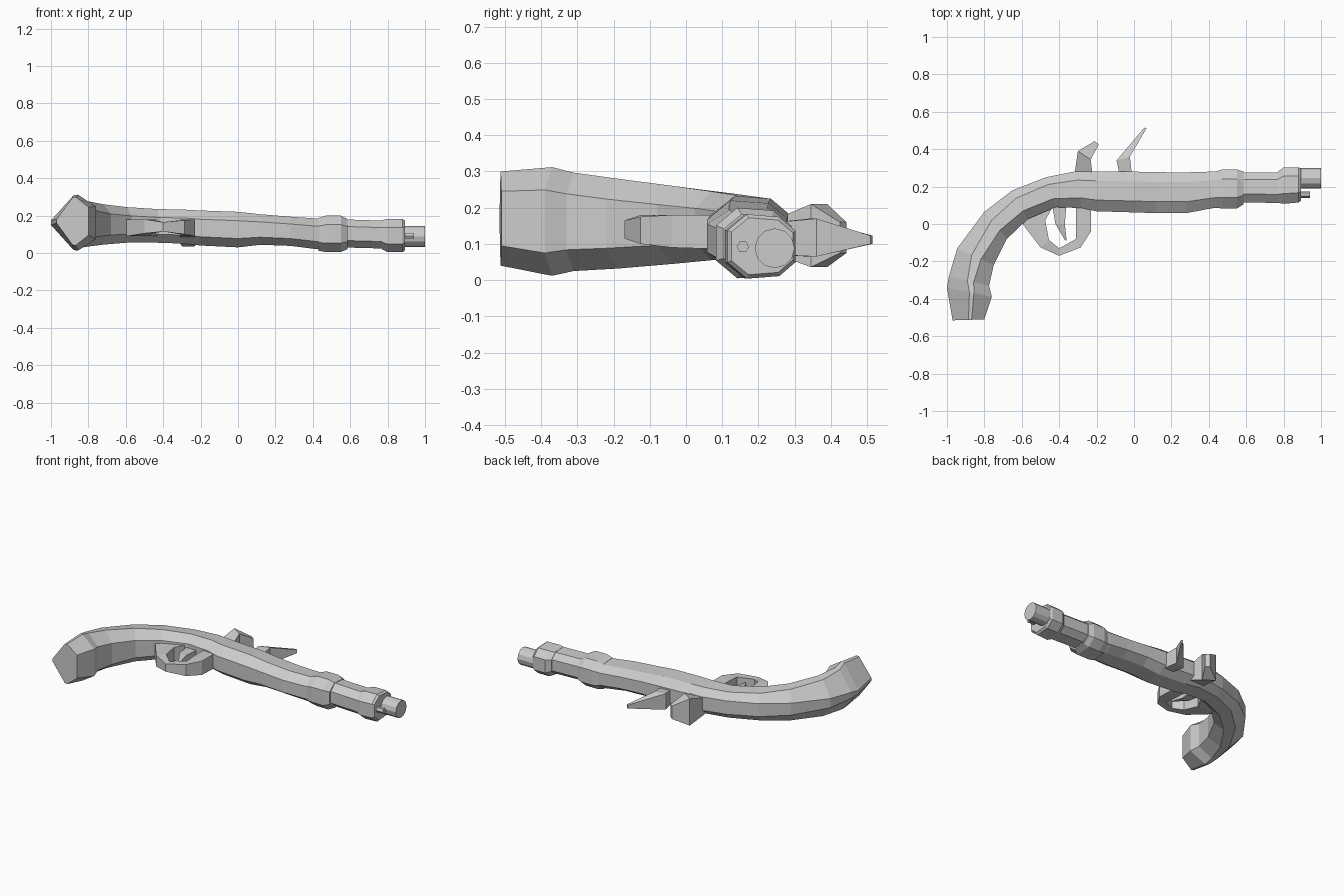
import bpy, bmesh, math


def loft(name, rings):
    """Skin a list of equal-length rings and cap both ends."""
    bm = bmesh.new()
    vr = [[bm.verts.new(p) for p in r] for r in rings]
    n = len(vr[0])
    for a, b in zip(vr, vr[1:]):
        for i in range(n):
            j = (i + 1) % n
            bm.faces.new((a[i], a[j], b[j], b[i]))
    bm.faces.new(vr[0])
    bm.faces.new(vr[-1])
    bmesh.ops.recalc_face_normals(bm, faces=bm.faces)
    me = bpy.data.meshes.new(name)
    bm.to_mesh(me)
    bm.free()
    ob = bpy.data.objects.new(name, me)
    bpy.context.collection.objects.link(ob)
    return ob


def ring(outer, inner, zl, zh, section):
    """Place a (u, v) section between an inner and outer outline point."""
    zc, h = (zl + zh) / 2, (zh - zl) / 2
    return [(inner[0] + u * (outer[0] - inner[0]),
             inner[1] + u * (outer[1] - inner[1]), zc + v * h) for u, v in section]


def eight(k):
    """Eight-sided section: k=0 pointed butt, k=1 rounded stock."""
    half = [(1, .08 + .4 * k), (.5 + .26 * k, .97 - .05 * k), (.4 - .12 * k, 1), (0, .58 - .08 * k)]
    return half + [(u, -v) for u, v in reversed(half)]


BOX = [(1, 1), (0, 1), (0, -1), (1, -1)]


def box_loft(name, stations):
    return loft(name, [ring(o, i, zl, zh, BOX) for o, i, zl, zh in stations])


# curved grip and wooden stock
grip = [((-.97, -.515), (-.80, -.51), .04, .30, 0),
        ((-1.0, -.34), (-.76, -.39), .012, .312, 0),
        ((-.99, -.28), (-.775, -.33), .025, .297, .15),
        ((-.945, -.13), (-.75, -.22), .032, .28, .4),
        ((-.80, .065), (-.68, -.08), .045, .26, .7),
        ((-.65, .18), (-.57, .025), .055, .245, .9),
        ((-.47, .25), (-.42, .09), .055, .235, 1),
        ((-.31, .282), (-.28, .085), .05, .232, 1)]


def straight(stations):
    return [ring((x, y1), (x, y0), zl, zh, eight(1)) for x, y0, y1, zl, zh in stations]


stock = [(-.2, .068, .282, .04, .227), (0, .062, .28, .03, .22),
         (.12, .058, .277, .044, .207), (.28, .058, .276, .038, .194),
         (.41, .083, .28, .022, .185), (.46, .09, .28, .02, .184)]
loft("stock", [ring(o, i, a, b, eight(k)) for o, i, a, b, k in grip] + straight(stock))

# middle collar, barrel and muzzle band
loft("middle_collar", straight([(.43, .088, .278, .012, .187), (.47, .083, .292, .005, .2),
                                (.55, .083, .292, .005, .2), (.585, .105, .28, .02, .182)]))
loft("barrel", straight([(.55, .115, .276, .03, .18), (.77, .113, .276, .024, .173),
                         (.80, .113, .276, .024, .173)]))
loft("muzzle_band", straight([(.77, .113, .28, .02, .175), (.80, .108, .303, .004, .182),
                              (.88, .115, .303, .004, .182), (.893, .125, .295, .015, .172)]))


def rod(name, x0, x1, y, z, r, n):
    ang = [2 * math.pi * i / n for i in range(n)]
    loft(name, [[(x, y + r * math.cos(a), z + r * math.sin(a)) for a in ang] for x in (x0, x1)])


rod("muzzle", .86, 1.0, .245, .088, .055, 12)
rod("ramrod", .86, .94, .157, .092, .017, 6)

# trigger guard and trigger
box_loft("trigger_guard", [((-.56, .06), (-.43, .10), .09, .18),
                           ((-.595, .0), (-.475, .02), .09, .18),
                           ((-.50, -.125), (-.455, -.085), .105, .18),
                           ((-.40, -.17), (-.40, -.13), .115, .165),
                           ((-.285, -.125), (-.31, -.08), .10, .175),
                           ((-.23, -.04), (-.31, .0), .09, .18),
                           ((-.23, .11), (-.31, .11), .085, .18)])
box_loft("trigger", [((-.44, .12), (-.36, .12), .115, .165),
                     ((-.42, .0), (-.37, .0), .115, .165),
                     ((-.37, -.085), (-.36, -.09), .13, .15)])

# hammer and striker plate
box_loft("hammer", [((-.32, .25), (-.22, .25), .07, .17),
                    ((-.30, .39), (-.232, .345), .036, .21),
                    ((-.21, .443), (-.188, .425), .075, .16)])
box_loft("striker_plate", [((-.075, .25), (-.01, .25), .07, .16),
                           ((-.093, .34), (-.022, .36), .065, .17),
                           ((.055, .515), (.066, .51), .10, .123)])
